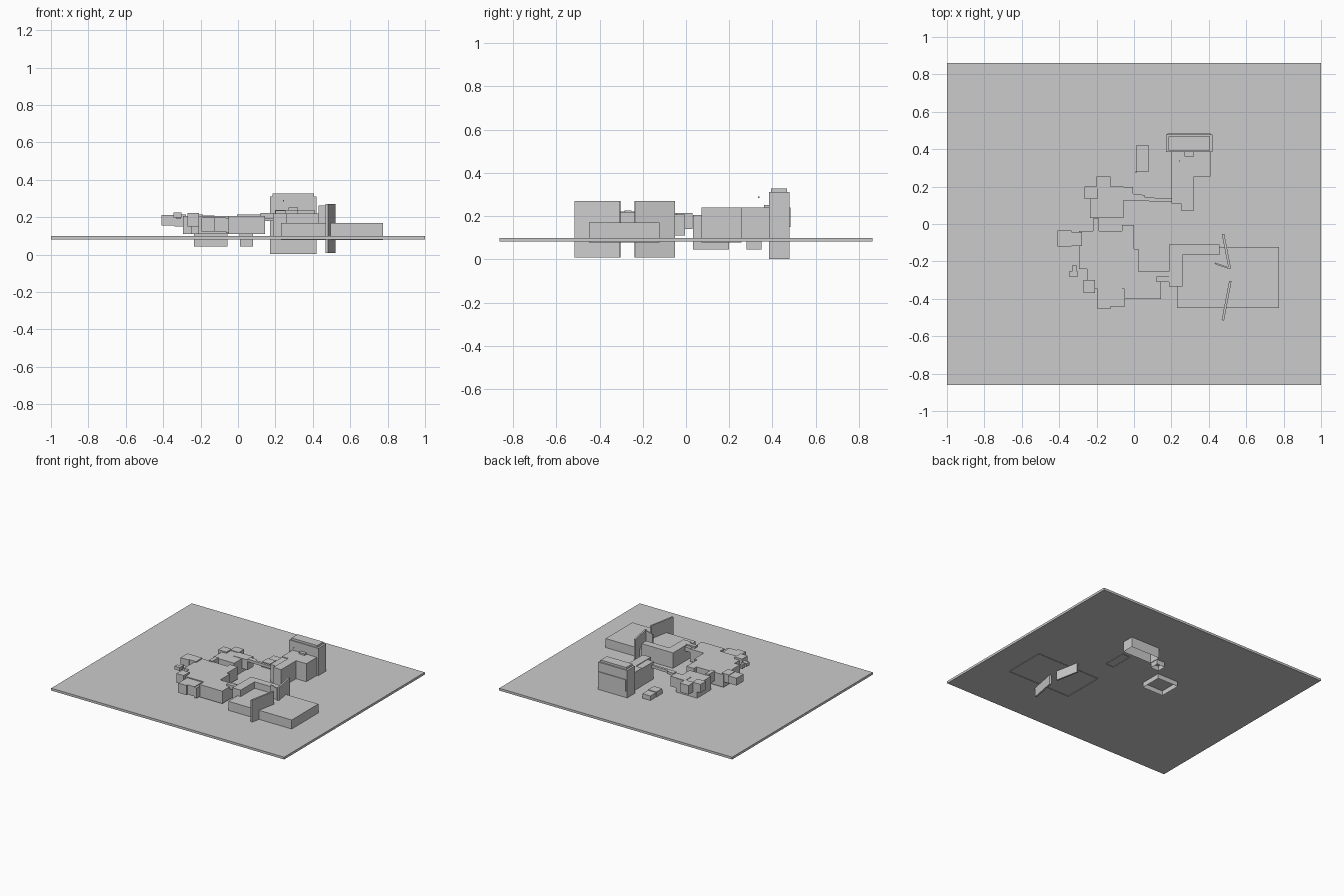
import bpy, bmesh, math
from mathutils import Vector


def prism(name, pts, z0, z1, open_bottom=False):
    """Extrude a plan outline between two heights."""
    bm = bmesh.new()
    face = bm.faces.new([bm.verts.new((x, y, z0)) for x, y in pts])
    res = bmesh.ops.extrude_face_region(bm, geom=[face], use_keep_orig=True)
    for v in res["geom"]:
        if isinstance(v, bmesh.types.BMVert):
            v.co.z = z1
    bmesh.ops.recalc_face_normals(bm, faces=bm.faces)
    if open_bottom:
        low = [f for f in bm.faces if all(abs(v.co.z - z0) < 1e-5 for v in f.verts)]
        bmesh.ops.delete(bm, geom=low, context="FACES_ONLY")
    me = bpy.data.meshes.new(name)
    bm.to_mesh(me)
    bm.free()
    ob = bpy.data.objects.new(name, me)
    bpy.context.collection.objects.link(ob)
    return ob


def box(name, x0, x1, y0, y1, z0, z1, open_bottom=False):
    return prism(name, [(x0, y0), (x1, y0), (x1, y1), (x0, y1)], z0, z1, open_bottom)


def wall(name, a, b, t, z0, z1):
    """Thin upright panel between two plan points."""
    a, b = Vector(a), Vector(b)
    d = (b - a).normalized()
    n = Vector((-d.y, d.x)) * t / 2
    return prism(name, [a + n, a - n, b - n, b + n], z0, z1)


# Ground slab
box("ground_slab", -1, 1, -0.862, 0.862, 0.082, 0.10)

# Tower with raised roof
box("tower", 0.17, 0.42, 0.385, 0.478, 0.003, 0.312, True)
box("tower_roof", 0.185, 0.405, 0.392, 0.468, 0.312, 0.328)
box("tower_rear_band", 0.18, 0.41, 0.478, 0.484, 0.15, 0.24)

# Wing and narrow corridor in front of the tower
box("tower_wing", 0.198, 0.408, 0.255, 0.39, 0.10, 0.24)
box("wing_corridor", 0.252, 0.32, 0.072, 0.256, 0.078, 0.24, True)
box("corridor_step", 0.20, 0.253, 0.11, 0.256, 0.10, 0.235)
box("wing_skylight", 0.27, 0.32, 0.36, 0.387, 0.24, 0.252)
box("roof_vent", 0.24, 0.246, 0.334, 0.34, 0.285, 0.291)

# Outbuilding
box("outbuilding_front", 0.01, 0.08, 0.28, 0.35, 0.045, 0.14, True)
box("outbuilding_rear", 0.012, 0.08, 0.35, 0.42, 0.09, 0.135)
box("outbuilding_post", 0.008, 0.014, 0.274, 0.282, 0.09, 0.13)

# Large low hall with the L-shaped block above it
box("low_hall", 0.23, 0.775, -0.448, -0.122, 0.078, 0.17, True)
prism("l_block", [(0.188, -0.335), (0.258, -0.335), (0.258, -0.165), (0.458, -0.165),
                  (0.458, -0.11), (0.188, -0.11)], 0.09, 0.22)

# Angled tall panels
wall("panel_front", (0.475, -0.515), (0.515, -0.305), 0.013, 0.01, 0.27)
wall("panel_rear", (0.476, -0.053), (0.512, -0.238), 0.013, 0.01, 0.27)
wall("panel_spur", (0.432, -0.21), (0.505, -0.235), 0.008, 0.10, 0.262)

# Main house with stepped outline
prism("main_house", [
    (-0.065, -0.005), (-0.065, -0.037), (-0.295, -0.037), (-0.295, -0.24), (-0.25, -0.24),
    (-0.25, -0.30), (-0.21, -0.30), (-0.21, -0.347), (-0.05, -0.347), (-0.05, -0.40),
    (0.145, -0.40), (0.145, -0.255), (0.025, -0.255), (0.025, -0.135), (0.0, -0.135),
    (0.0, -0.005)], 0.11, 0.207)
prism("front_bay", [(-0.195, -0.345), (-0.065, -0.345), (-0.065, -0.44), (-0.125, -0.44),
                    (-0.125, -0.455), (-0.195, -0.455)], 0.125, 0.20)
box("bay_link", -0.065, -0.048, -0.44, -0.34, 0.115, 0.195)
box("corner_bay", -0.27, -0.208, -0.37, -0.30, 0.15, 0.222)
box("side_bay_outer", -0.41, -0.335, -0.12, -0.035, 0.155, 0.212)
box("side_bay_inner", -0.34, -0.278, -0.118, -0.043, 0.15, 0.216)
box("side_chimney_base", -0.345, -0.302, -0.284, -0.252, 0.20, 0.226)
box("side_chimney", -0.328, -0.308, -0.253, -0.22, 0.19, 0.222)

# Rear house and its bays
box("rear_house", -0.235, -0.055, 0.032, 0.20, 0.045, 0.205, True)
box("rear_house_east", -0.13, -0.005, 0.125, 0.197, 0.13, 0.208)
box("rear_bay", -0.20, -0.125, 0.19, 0.255, 0.14, 0.21)
box("west_bay", -0.265, -0.195, 0.135, 0.20, 0.15, 0.215)
box("house_link", -0.218, -0.188, -0.045, 0.03, 0.14, 0.215)

# Covered walkways
prism("rear_walkway", [(-0.005, 0.125), (0.05, 0.122), (0.21, 0.12), (0.21, 0.137),
                       (0.06, 0.142), (0.055, 0.155), (-0.005, 0.162)], 0.195, 0.216)
box("front_walkway", 0.12, 0.19, -0.31, -0.28, 0.19, 0.222)
box("front_walkway_step", 0.143, 0.188, -0.283, -0.255, 0.18, 0.212)
